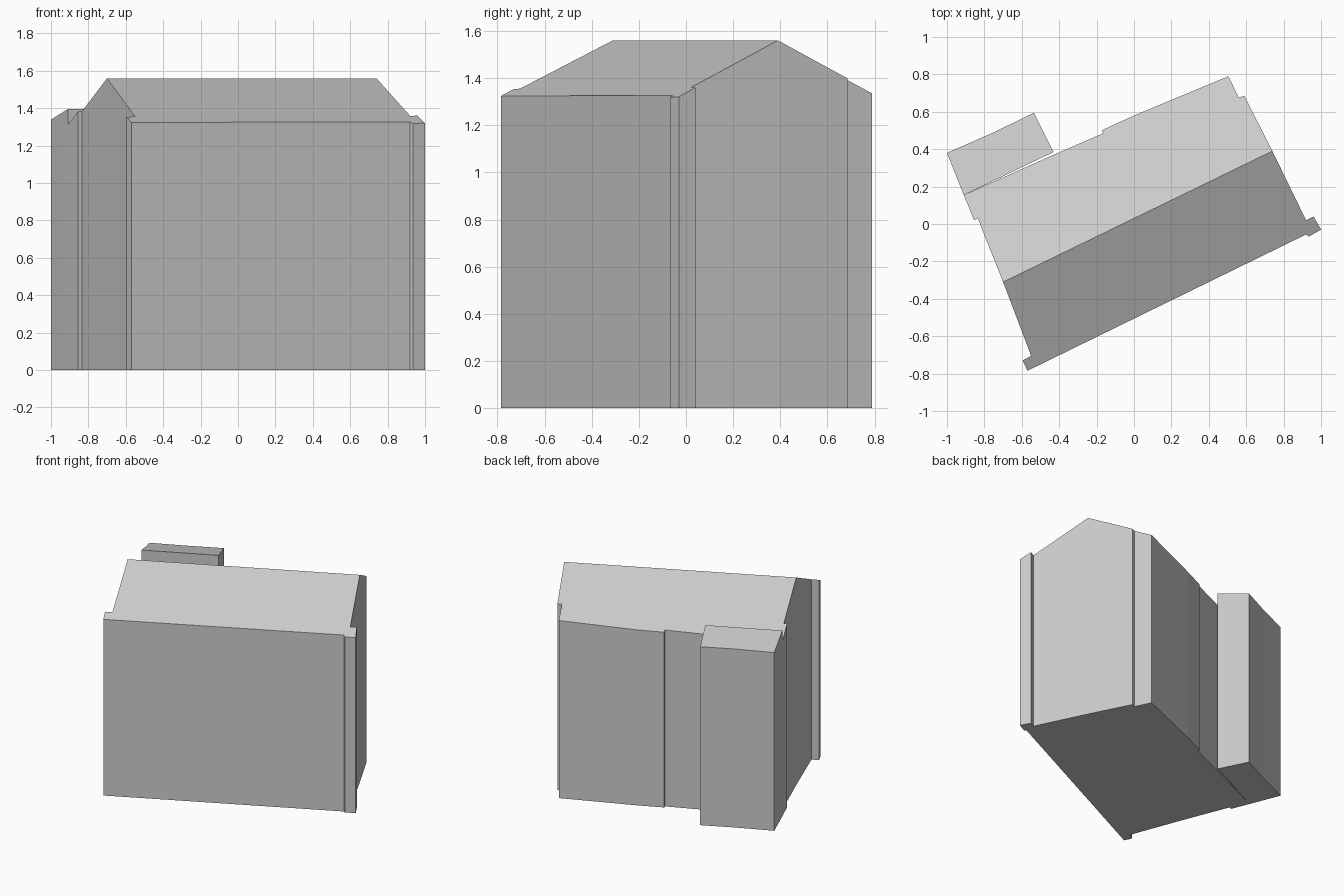
import bpy
import bmesh
from mathutils import Vector

if "Cube" in bpy.data.objects:
    bpy.data.objects.remove(bpy.data.objects["Cube"], do_unlink=True)

# Single plaster colour
plaster = bpy.data.materials.new("light_grey_plaster")
plaster.use_nodes = True
GREY = (0.6, 0.6, 0.6, 1)
plaster.diffuse_color = GREY
plaster.node_tree.nodes["Principled BSDF"].inputs["Base Color"].default_value = GREY

# The ridge line sets the direction of both roofs
RIDGE_A, RIDGE_B = Vector((-0.70, -0.31)), Vector((0.74, 0.39))
along = (RIDGE_B - RIDGE_A).normalized()
across = Vector((-along.y, along.x))


def offset(p):
    """Signed distance behind the ridge line."""
    return (Vector(p) - RIDGE_A).dot(across)


def main_roof(p):
    return 1.56 - 0.487 * abs(offset(p))


def annex_roof(p):
    return 1.395 - 0.23 * (offset(p) - 0.51)


def building_part(name, outline, height, roof_loops):
    """Vertical walls over a footprint, closed by sloping roof faces."""
    bm = bmesh.new()
    low = [bm.verts.new((x, y, 0)) for x, y in outline]
    top = [bm.verts.new((x, y, height((x, y)))) for x, y in outline]
    n = len(outline)
    bm.faces.new(low[::-1])
    for i in range(n):
        j = (i + 1) % n
        bm.faces.new((low[i], low[j], top[j], top[i]))
    for loop in roof_loops:
        bm.faces.new([top[i] for i in loop])
    bmesh.ops.recalc_face_normals(bm, faces=bm.faces[:])
    mesh = bpy.data.meshes.new(name)
    bm.to_mesh(mesh)
    bm.free()
    mesh.materials.append(plaster)
    obj = bpy.data.objects.new(name, mesh)
    bpy.context.collection.objects.link(obj)


# Main house: front half, then back half, each running from ridge end to ridge end
front = [(-0.55, -0.705), (-0.595, -0.73), (-0.57, -0.785), (0.92, -0.056),
         (0.935, -0.067), (1.0, -0.03), (0.96, 0.04), (0.92, 0.02)]
back = [(0.59, 0.685), (0.56, 0.675), (0.505, 0.79), (0.0, 0.58), (-0.17, 0.502),
        (-0.165, 0.485), (-0.43, 0.37), (-0.91, 0.155), (-0.855, 0.02), (-0.835, 0.03)]
outline = [tuple(RIDGE_A), *front, tuple(RIDGE_B), *back]
far_end = len(front) + 1
building_part("main_house", outline, main_roof,
              [range(far_end + 1), [*range(far_end, len(outline)), 0]])

# Rear annex with a shallower single-pitch roof
annex = [(-0.91, 0.155), (-0.43, 0.385), (-0.535, 0.595), (-0.75, 0.49), (-1.0, 0.38)]
building_part("rear_annex", annex, annex_roof, [range(len(annex))])
